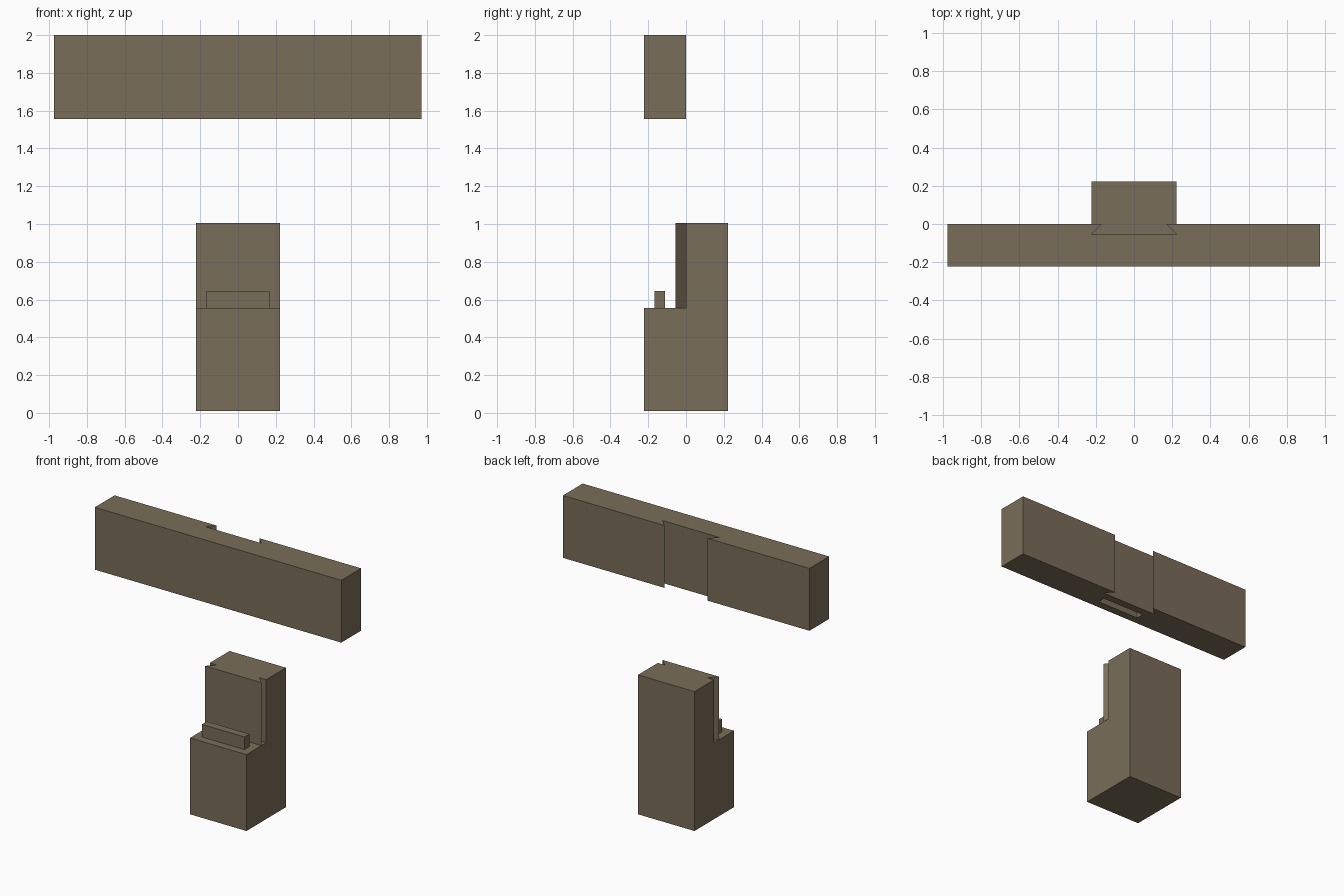
import bpy
import bmesh

if "Cube" in bpy.data.objects:
    bpy.data.objects.remove(bpy.data.objects["Cube"])

# One timber colour for both members
timber = bpy.data.materials.new("brown timber")
timber.diffuse_color = (0.195, 0.153, 0.100, 1.0)
timber.use_nodes = True
timber.node_tree.nodes["Principled BSDF"].inputs["Base Color"].default_value = timber.diffuse_color


def prism(name, outline, z0, z1, helper=False):
    """Extrude a plan outline (x, y) from z0 up to z1."""
    bm = bmesh.new()
    face = bm.faces.new([bm.verts.new((x, y, z0)) for x, y in outline])
    side = bmesh.ops.extrude_face_region(bm, geom=[face])["geom"]
    for v in side:
        if isinstance(v, bmesh.types.BMVert):
            v.co.z = z1
    bmesh.ops.recalc_face_normals(bm, faces=bm.faces[:])
    mesh = bpy.data.meshes.new(name)
    bm.to_mesh(mesh)
    bm.free()
    mesh.materials.append(timber)
    obj = bpy.data.objects.new(name, mesh)
    bpy.context.collection.objects.link(obj)
    obj.hide_render = helper
    obj.hide_viewport = helper
    return obj


def rect(x0, x1, y0, y1):
    return [(x0, y0), (x1, y0), (x1, y1), (x0, y1)]


def boolean(target, other, operation):
    mod = target.modifiers.new(other.name, "BOOLEAN")
    mod.operation = operation
    mod.solver = "EXACT"
    mod.object = other


HALF = 0.223              # half width of the post
NECK = 0.168              # half width of the dovetail at its root
TAIL = -0.055             # y of the dovetail's wide face
SHOULDER, POST_TOP = 0.555, 1.005
BEAM_BOTTOM, BEAM_TOP = 1.555, 2.0

# Beam with a dovetail socket running up its back face
beam = prism("beam", [
    (-0.975, -HALF), (0.972, -HALF), (0.972, 0),
    (NECK, 0), (HALF, TAIL), (-HALF, TAIL), (-NECK, 0), (-0.975, 0),
], BEAM_BOTTOM, BEAM_TOP)

# Mortise in the underside of the beam
mortise = prism("mortise_cutter", rect(-NECK, NECK, -0.167, -0.111),
                BEAM_BOTTOM - 0.1, BEAM_BOTTOM + 0.09, helper=True)
boolean(beam, mortise, "DIFFERENCE")

# Square lower part of the post
post = prism("post", rect(-HALF, HALF, -HALF, HALF), 0.01, SHOULDER)

# Upper half of the post with the dovetail on its front
upper = prism("post_dovetail", [
    (-HALF, HALF), (-HALF, 0), (-NECK, 0), (-HALF, TAIL),
    (HALF, TAIL), (NECK, 0), (HALF, 0), (HALF, HALF),
], SHOULDER, POST_TOP, helper=True)
boolean(post, upper, "UNION")

# Stub tenon standing on the shoulder
tenon = prism("stub_tenon", rect(-NECK, NECK, -0.167, -0.111),
              SHOULDER, SHOULDER + 0.09, helper=True)
boolean(post, tenon, "UNION")
